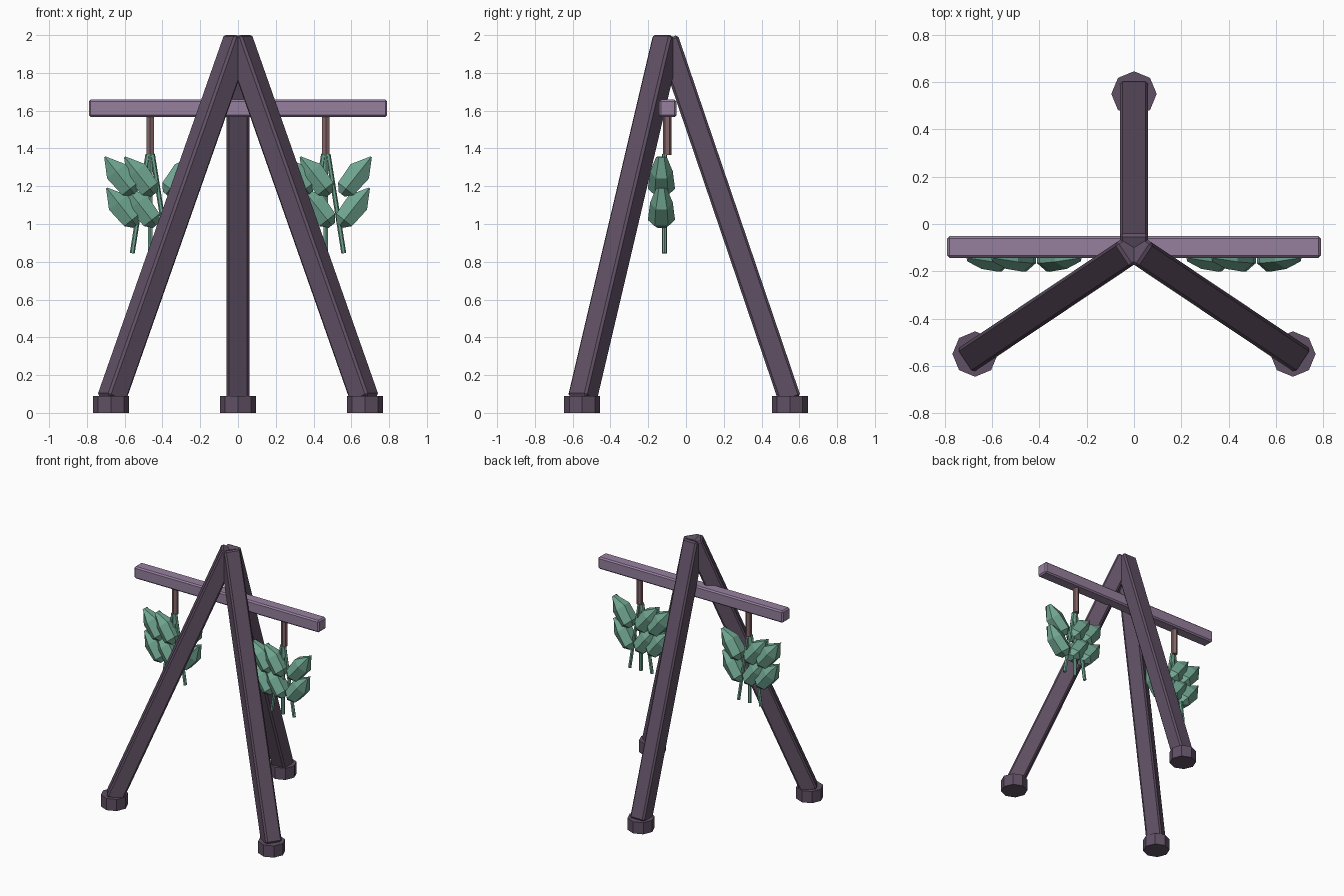
import bpy, bmesh, math
from mathutils import Vector, Matrix

cube = bpy.data.objects.get("Cube")
if cube:
    bpy.data.objects.remove(cube, do_unlink=True)


def material(name, rgb):
    m = bpy.data.materials.new(name)
    m.use_nodes = True
    m.diffuse_color = (*rgb, 1)
    m.node_tree.nodes["Principled BSDF"].inputs["Base Color"].default_value = (*rgb, 1)
    return m


DARK = material("dark purple wood", (0.117, 0.080, 0.127))
LILAC = material("lilac wood", (0.305, 0.216, 0.342))
CORD = material("brown cord", (0.235, 0.133, 0.138))
HERB = material("herb green", (0.162, 0.381, 0.283))


def finish(bm, name, mat):
    bmesh.ops.recalc_face_normals(bm, faces=bm.faces)
    mesh = bpy.data.meshes.new(name)
    bm.to_mesh(mesh)
    bm.free()
    mesh.materials.append(mat)
    obj = bpy.data.objects.new(name, mesh)
    bpy.context.collection.objects.link(obj)
    return obj


def frame(a, b):
    """Length and matrix for a part running from a to b, its x axis level."""
    a, b = Vector(a), Vector(b)
    axis = (b - a).normalized()
    side = axis.cross(Vector((0, 0, 1)))
    side = side.normalized() if side.length > 1e-4 else Vector((1, 0, 0))
    rot = Matrix((side, axis.cross(side), axis)).transposed().to_4x4()
    return (b - a).length, Matrix.Translation((a + b) / 2) @ rot


def beam(name, a, b, width, mat, bevel):
    length, matrix = frame(a, b)
    bm = bmesh.new()
    bmesh.ops.create_cube(bm, size=1)
    bmesh.ops.scale(bm, vec=(width, width, length), verts=bm.verts)
    bmesh.ops.bevel(bm, geom=bm.edges[:], offset=bevel, segments=1,
                    affect='EDGES', profile=0.5)
    bm.transform(matrix)
    return finish(bm, name, mat)


def rod(name, a, b, radius, sides, mat):
    length, matrix = frame(a, b)
    bm = bmesh.new()
    bmesh.ops.create_cone(bm, cap_ends=True, segments=sides, radius1=radius,
                          radius2=radius, depth=length)
    bm.transform(matrix)
    return finish(bm, name, mat)


# Leaf rings from the tip down: distance, half width, half thickness
LEAF = [(0, 0.005, 0.028), (0.097, 0.071, 0.060),
        (0.215, 0.061, 0.072), (0.252, 0.024, 0.038)]


def leaf(name, tip, tilt):
    bm = bmesh.new()
    rings = []
    for d, w, t in LEAF:
        angles = [math.pi / 2 + i * math.pi / 3 for i in range(6)]
        rings.append([bm.verts.new((w * math.cos(a), t * math.sin(a), -d))
                      for a in angles])
    for r0, r1 in zip(rings, rings[1:]):
        for i in range(6):
            j = (i + 1) % 6
            bm.faces.new((r0[i], r0[j], r1[j], r1[i]))
    bm.faces.new(rings[0])
    bm.faces.new(rings[-1])
    bm.transform(Matrix.Translation(tip) @ Matrix.Rotation(tilt, 4, 'Y'))
    return finish(bm, name, HERB)


# Tripod legs with octagonal feet
APEX = (0, -0.10, 1.982)
for name, x, y in (("left", 0.672, -0.55), ("right", -0.672, -0.55), ("back", 0, 0.55)):
    beam(name + "_leg", (x, y, 0.07), APEX, 0.12, DARK, 0.012)
    rod(name + "_foot", (x, y, 0), (x, y, 0.09), 0.096, 8, DARK)

# Crossbar
beam("crossbar", (-0.79, -0.097, 1.612), (0.79, -0.097, 1.612), 0.092, LILAC, 0.01)

# Two identical hanging herb bunches
for name, x in (("left", 0.465), ("right", -0.465)):
    rod(name + "_cord", (x, -0.10, 1.365), (x, -0.10, 1.58), 0.023, 6, CORD)
    for i, s in enumerate((-1, 0, 1)):
        rod(f"{name}_stem_{i + 1}", (x + s * 0.095, -0.114, 0.845),
            (x + s * 0.012, -0.114, 1.37), 0.013, 6, HERB)
    for row, z, shift in (("upper", 1.355, 0), ("lower", 1.19, 0.01)):
        for i, (dx, s) in enumerate(((-0.24, -1), (-0.135, -1), (0.24, 1))):
            leaf(f"{name}_{row}_leaf_{i + 1}", (x + dx - s * shift, -0.13, z), s * 0.67)
